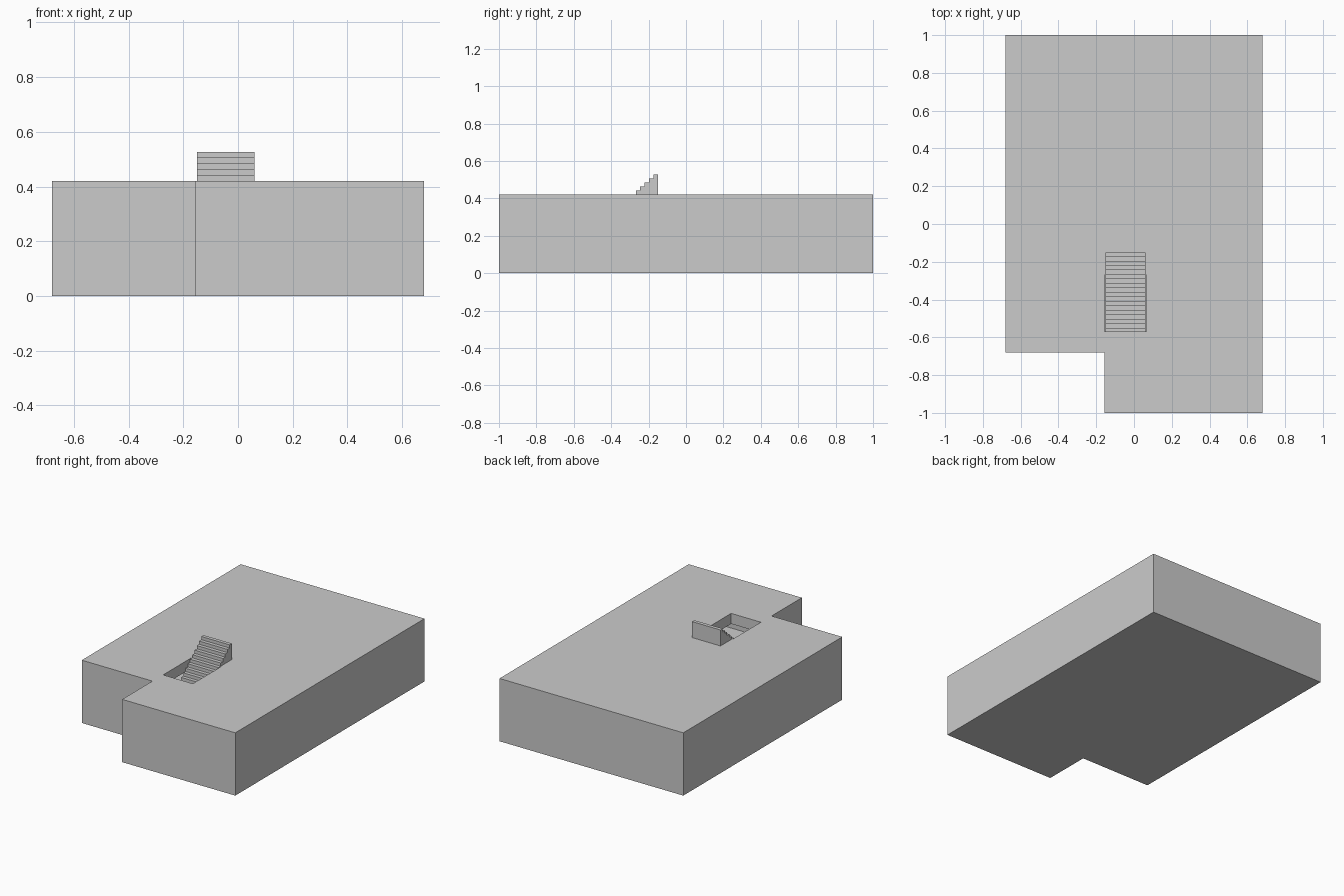
import bpy, bmesh

if "Cube" in bpy.data.objects:
    bpy.data.objects.remove(bpy.data.objects["Cube"])


def extrude_profile(name, pts, vec):
    """Closed prism from a planar outline swept along vec."""
    bm = bmesh.new()
    face = bm.faces.new([bm.verts.new(p) for p in pts])
    geo = bmesh.ops.extrude_face_region(bm, geom=[face])["geom"]
    moved = [v for v in geo if isinstance(v, bmesh.types.BMVert)]
    bmesh.ops.translate(bm, verts=moved, vec=vec)
    bmesh.ops.recalc_face_normals(bm, faces=bm.faces)
    mesh = bpy.data.meshes.new(name)
    bm.to_mesh(mesh)
    bm.free()
    obj = bpy.data.objects.new(name, mesh)
    bpy.context.collection.objects.link(obj)
    return obj


def cut(target, cutter):
    """Apply a boolean difference and discard the cutter."""
    cutter.hide_render = True
    mod = target.modifiers.new("cut", 'BOOLEAN')
    mod.operation = 'DIFFERENCE'
    mod.solver = 'EXACT'
    mod.object = cutter
    bpy.context.view_layer.objects.active = target
    bpy.ops.object.modifier_apply(modifier=mod.name)
    bpy.data.objects.remove(cutter)


def footprint(inset, z):
    """Rectangle with a notched front left corner, inset by a wall thickness."""
    x, y, i = 0.68, 1.0, inset
    return [(-x + i, y - i, z), (-x + i, -0.68 + i, z), (-0.157 + i, -0.68 + i, z),
            (-0.157 + i, -y + i, z), (x - i, -y + i, z), (x - i, y - i, z)]


HEIGHT, FLOOR, CEILING, WALL = 0.42, 0.10, 0.35, 0.04

# Hollow storey with floor, walls and ceiling slab
storey = extrude_profile("storey", footprint(0, 0), (0, 0, HEIGHT))
cut(storey, extrude_profile("room_cutter", footprint(WALL, FLOOR),
                            (0, 0, CEILING - FLOOR)))

# Stair opening through the ceiling
hole = [(-0.155, -0.57, 0.3), (0.065, -0.57, 0.3),
        (0.065, -0.27, 0.3), (-0.155, -0.27, 0.3)]
cut(storey, extrude_profile("opening_cutter", hole, (0, 0, 0.2)))

# Solid stair flight rising through the opening
STEPS, TOP, BACK = 20, 0.527, -0.15
TREAD, RISER = 0.0237, (TOP - FLOOR) / STEPS
start = BACK - STEPS * TREAD
profile = [(-0.15, start, FLOOR)]
for s in range(STEPS):
    z = FLOOR + (s + 1) * RISER
    profile += [(-0.15, start + s * TREAD, z), (-0.15, start + (s + 1) * TREAD, z)]
profile.append((-0.15, BACK, FLOOR))
extrude_profile("stairs", profile, (0.21, 0, 0))
